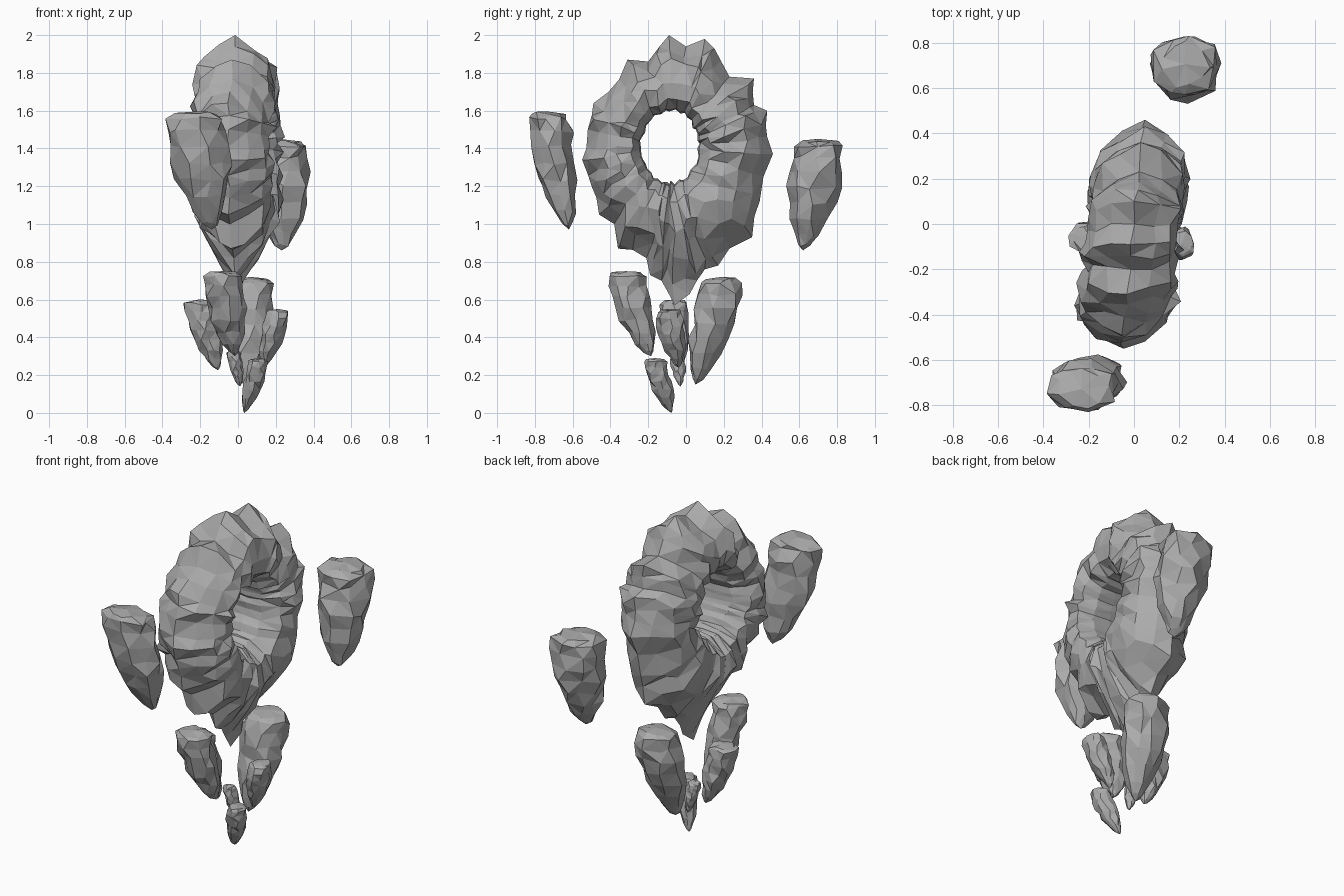
import bpy
import bmesh
import random
from math import sin, cos, pi, atan2, hypot
from mathutils import Vector

default_cube = bpy.data.objects.get("Cube")
if default_cube:
    bpy.data.objects.remove(default_cube, do_unlink=True)

STONE = (0.41, 0.41, 0.41, 1)
stone = bpy.data.materials.new("grey stone")
stone.use_nodes = True
stone.diffuse_color = STONE
stone.node_tree.nodes["Principled BSDF"].inputs["Base Color"].default_value = STONE


def finish(bm, name):
    """Triangulate the faceted stone and place it in the scene."""
    bmesh.ops.recalc_face_normals(bm, faces=bm.faces[:])
    bmesh.ops.triangulate(bm, faces=bm.faces[:], quad_method='SHORT_EDGE')
    mesh = bpy.data.meshes.new(name)
    bm.to_mesh(mesh)
    bm.free()
    mesh.materials.append(stone)
    obj = bpy.data.objects.new(name, mesh)
    bpy.context.collection.objects.link(obj)
    return obj


def bridge(bm, first, second):
    count = len(first)
    for i in range(count):
        j = (i + 1) % count
        bm.faces.new((first[i], first[j], second[j], second[i]))


# Jagged stone ring: outline as (y, z) in hundredths, clockwise from the peak
OUTLINE = [(-9, 200), (0, 194), (10, 198), (15, 193), (23, 178), (36, 177),
           (36, 163), (43, 160), (43, 146), (46, 137), (41, 125), (39, 112),
           (35, 93), (23, 87), (17, 78), (10, 76), (2, 63), (-6, 57),
           (-13, 70), (-19, 73), (-21, 82), (-36, 87), (-38, 100), (-46, 105),
           (-50, 120), (-55, 134), (-52, 150), (-49, 164), (-41, 170),
           (-31, 187), (-20, 186), (-14, 194)]
# Wedge-like tube section: (outward fraction, half width fraction)
HALF = [(1, 0), (.86, .48), (.66, .87), (.4, 1), (.16, .92), (.02, .5), (0, 0)]
SECTION = HALF + [(r, -w) for r, w in HALF[-2:0:-1]]


def notched(points, rng):
    """Add a shallow notch in the middle of each long outline edge."""
    for a, b in zip(points, points[1:] + points[:1]):
        a, b = Vector(a) / 100, Vector(b) / 100
        yield a
        if (b - a).length > .135:
            yield (a + b) / 2 * .985 + Vector((-.085, 1.4)) * .015 * rng.uniform(0, 2)


def build_ring():
    rng = random.Random(4)
    bm = bmesh.new()
    hole_y, hole_z = -.087, 1.41
    loops = []
    for y, z in notched(OUTLINE, rng):
        dy, dz = y - hole_y, z - hole_z
        angle = atan2(dz, dy)
        outer = hypot(dy, dz)
        inner = 1 / hypot(cos(angle) / .148, sin(angle) / .187) * rng.uniform(.96, 1.1)
        swell = rng.uniform(.94, 1.06)
        loop = []
        for r, w in SECTION:
            tip = r in (0, 1)
            reach = inner + (outer - inner) * (r if tip else r + r * rng.uniform(-.1, .1))
            turn = angle + (0 if tip else rng.uniform(-.04, .04))
            py, pz = hole_y + reach * cos(turn), hole_z + reach * sin(turn)
            taper = min(1, max(.1, (pz - .58) / .42))
            width = .207 * w * taper * swell * rng.uniform(.91, 1.07)
            lean = .1 * py + rng.uniform(-.01, .01)
            loop.append(bm.verts.new((width + lean, py, pz)))
        loops.append(loop)
    for a, b in zip(loops, loops[1:] + loops[:1]):
        bridge(bm, a, b)
    return finish(bm, "stone_ring")


# Floating shard: (depth from the top, girth) down to a point
TAPER = [(0, .72), (.04, .94), (.15, .98), (.28, 1), (.42, .97),
         (.56, .88), (.7, .71), (.83, .49), (.93, .25)]


def build_shard(name, low, high, tip, seed, sides=9):
    """Chipped tapering stone fitted to a box, with its tip at (x, y)."""
    rng = random.Random(seed)
    low, high = Vector(low), Vector(high)
    middle, half = (low + high) / 2, (high - low) / 2
    shift = Vector((tip[0] - middle.x, tip[1] - middle.y))
    bm = bmesh.new()
    loops = []
    for depth, girth in TAPER:
        # The crown leans away from the tip
        centre = middle.xy + shift * (1.25 * depth ** 1.3 - .25)
        loop = []
        for i in range(sides):
            angle = 2 * pi * (i + rng.uniform(-.3, .3)) / sides
            size = girth * rng.uniform(.84, 1.1)
            drop = depth + rng.uniform(0, .035)
            loop.append(bm.verts.new((centre.x + half.x * size * cos(angle),
                                      centre.y + half.y * size * sin(angle),
                                      high.z - 2 * half.z * drop)))
        loops.append(loop)
    for a, b in zip(loops, loops[1:]):
        bridge(bm, a, b)
    # Low cap and sharp tip
    top = middle.xy - shift * .25
    crown = bm.verts.new((top.x, top.y, high.z))
    point = bm.verts.new((tip[0], tip[1], low.z))
    for i in range(sides):
        j = (i + 1) % sides
        bm.faces.new((loops[0][i], loops[0][j], crown))
        bm.faces.new((loops[-1][j], loops[-1][i], point))
    # Fit the chipped form exactly to its box
    for axis in range(3):
        values = [v.co[axis] for v in bm.verts]
        start, span = min(values), max(values) - min(values)
        for v in bm.verts:
            v.co[axis] = low[axis] + (v.co[axis] - start) / span * (high[axis] - low[axis])
    return finish(bm, name)


build_ring()

SHARDS = [
    ("front_shard", (-.385, -.83, .97), (-.03, -.575, 1.595), (-.13, -.61)),
    ("back_shard", (.07, .53, .86), (.385, .83, 1.45), (.235, .61)),
    ("lower_front_shard", (-.185, -.41, .3), (.05, -.16, .75), (-.01, -.16)),
    ("lower_back_shard", (-.08, .01, .15), (.19, .3, .72), (.03, .02)),
    ("lower_right_shard", (-.29, -.14, .225), (-.08, .02, .6), (-.085, -.04)),
    ("lower_left_shard", (.11, -.16, .24), (.265, 0, .55), (.115, -.04)),
    ("small_shard", (-.06, -.085, .14), (.03, 0, .33), (.015, -.03)),
    ("bottom_shard", (.02, -.22, 0), (.16, -.06, .29), (.015, -.055)),
]
for number, (name, low, high, tip) in enumerate(SHARDS):
    build_shard(name, low, high, tip, number + 20)
